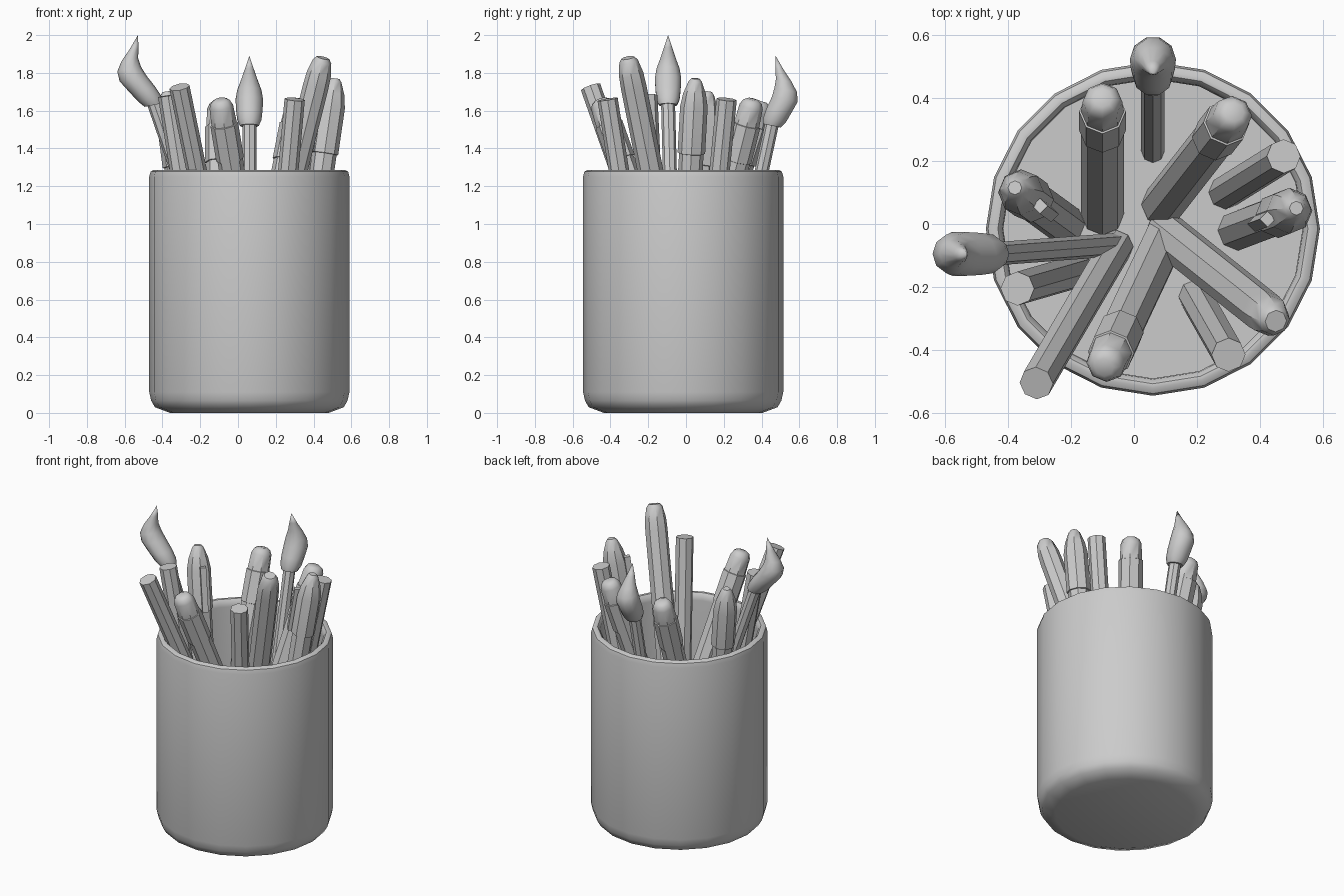
import bpy, bmesh, math
from mathutils import Vector

if "Cube" in bpy.data.objects:
    bpy.data.objects.remove(bpy.data.objects["Cube"])


def loft(name, rings, axis, sides):
    """Skin circles (centre, radius) lying square to one axis; radius 0 makes a point."""
    rot = Vector((0, 0, 1)).rotation_difference(axis.normalized())
    bm = bmesh.new()
    loops = []
    for c, r in rings:
        n = sides if r > 0 else 1
        loops.append([bm.verts.new(c + rot @ Vector((r * math.cos(math.tau * i / sides),
                                                     r * math.sin(math.tau * i / sides), 0)))
                      for i in range(n)])
    for a, b in zip(loops, loops[1:]):
        for i in range(sides):
            j = (i + 1) % sides
            if len(b) == 1:
                bm.faces.new((a[i], a[j], b[0]))
            else:
                bm.faces.new((a[i], a[j], b[j], b[i]))
    for lp in (loops[0], loops[-1]):
        if len(lp) > 1:
            bm.faces.new(lp)
    bmesh.ops.recalc_face_normals(bm, faces=bm.faces)
    me = bpy.data.meshes.new(name)
    bm.to_mesh(me)
    bm.free()
    ob = bpy.data.objects.new(name, me)
    bpy.context.collection.objects.link(ob)
    bpy.ops.object.select_all(action='DESELECT')
    ob.select_set(True)
    bpy.context.view_layer.objects.active = ob
    bpy.ops.object.shade_smooth_by_angle(angle=math.radians(42))
    return ob


def stick(name, top, base, profile, sides=8):
    """profile: (distance below the top, radius), listed from the top down."""
    top, base = Vector(top), Vector(base)
    d = (base - top).normalized()
    rings = [(top + d * s, r) for s, r in profile] + [(base, profile[-1][1])]
    return loft(name, rings[::-1], -d, sides)


FLOOR = 0.49

# Cup: rounded foot, rim and thick raised floor
cup_profile = [(0.42, 0), (0.5, 0.03), (0.52, 0.065), (0.53, 0.11), (0.53, 1.25), (0.523, 1.277),
               (0.505, 1.287), (0.492, 1.285), (0.478, 1.268), (0.475, 1.24), (0.475, 0.5)]
loft("cup", [(Vector((0.06, -0.015, z)), r) for r, z in cup_profile], Vector((0, 0, 1)), 20)

# Plain pencils
for name, top, base in [
        ("pencil_front_left", (-0.31, -0.505, 1.725), (-0.055, -0.07, FLOOR)),
        ("pencil_front_right", (0.3, -0.415, 1.66), (0.195, -0.23, FLOOR)),
        ("pencil_right", (0.475, 0.215, 1.66), (0.29, 0.1, FLOOR)),
        ("pencil_left", (-0.37, -0.205, 1.68), (-0.18, -0.15, FLOOR))]:
    stick(name, top, base, [(0, 0.054)])

# Tall crayon with a blunt tip
stick("crayon", (0.45, -0.308, 1.88), (0.1, -0.03, FLOOR),
      [(0, 0.035), (0.02, 0.05), (0.09, 0.065), (0.16, 0.068)])

# Markers with rounded ends and a stepped cap
marker = [(0, 0.03), (0.012, 0.05), (0.04, 0.063), (0.14, 0.068), (0.142, 0.074),
          (0.34, 0.074), (0.342, 0.068)]
for name, top, base in [
        ("marker_front", (-0.095, -0.455, 1.66), (0.1, -0.04, FLOOR)),
        ("marker_back_left", (-0.1, 0.4, 1.65), (-0.1, 0.03, FLOOR)),
        ("marker_back_right", (0.32, 0.355, 1.66), (0.09, 0.06, FLOOR))]:
    stick(name, top, base, marker)

# Clip pens: tapered cap, small flat end, clip on the inner side
pen = [(0, 0.022), (0.015, 0.035), (0.08, 0.06), (0.15, 0.073), (0.4, 0.073), (0.402, 0.065)]
for name, top, base in [
        ("pen_right", (0.515, 0.05, 1.77), (0.33, -0.02, FLOOR)),
        ("pen_left", (-0.378, 0.115, 1.7), (-0.22, 0.0, FLOOR))]:
    stick(name, top, base, pen)
    top, base = Vector(top), Vector(base)
    d = (base - top).normalized()
    inward = Vector((base.x - top.x, base.y - top.y, 0))
    inward = (inward - d * inward.dot(d)).normalized()
    clip = loft(name + "_clip", [(top + d * s + inward * 0.08, 0.025) for s in (0.4, 0.12)], -d, 4)

# Paint brushes: thin handle and a head that bends back up to the tip
for name, neck, base, out in [
        ("brush_back", (0.06, 0.455, 1.53), (0.06, 0.23, FLOOR), (0, 1, 0)),
        ("brush_left", (-0.445, -0.095, 1.64), (-0.05, -0.065, FLOOR), (-1, 0, 0))]:
    neck, base, out = Vector(neck), Vector(base), Vector(out)
    stick(name + "_handle", neck, base, [(0, 0.037)])
    lean = 0.02 if out.y else 0.085
    head = [(-0.01, 0, 0.05), (0.02, 0.012, 0.064), (0.07, 0.03, 0.07), (0.13, 0.055, 0.073),
            (0.18, 0.055, 0.064), (0.23, 0.043, 0.045), (0.29, 0.02, 0.024), (0.36, 0, 0)]
    rings = [(neck + Vector((0, 0, h)) + out * (o + lean * min(max(h, 0) / 0.2, 1)), r)
             for h, o, r in head]
    loft(name + "_head", rings, Vector((0, 0, 1)) + out * 0.2, 10)
